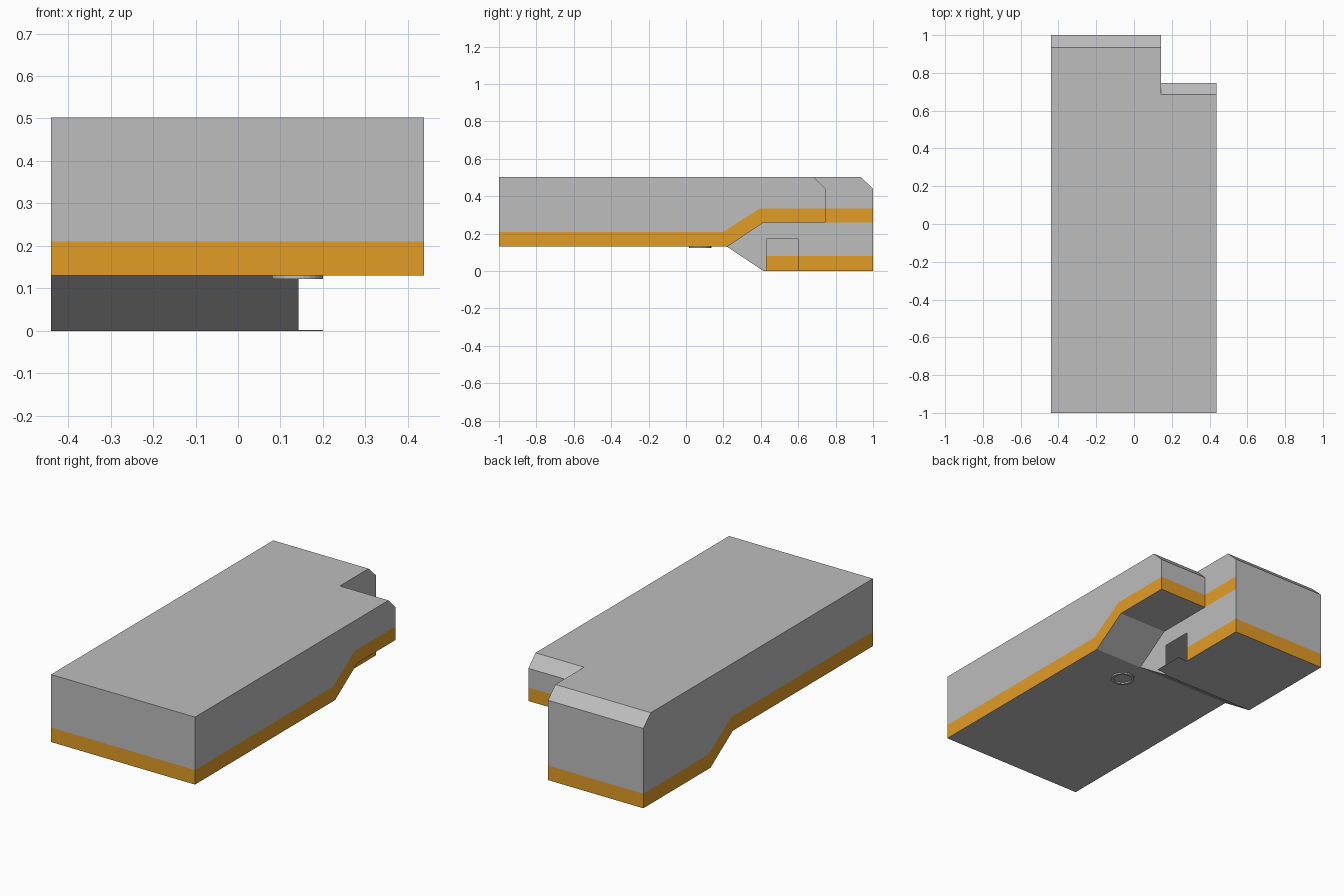
import bpy, bmesh, math
from mathutils import Vector

if "Cube" in bpy.data.objects:
    bpy.data.objects.remove(bpy.data.objects["Cube"])

def material(name, rgb):
    m = bpy.data.materials.new(name)
    m.diffuse_color = (*rgb, 1)
    m.use_nodes = True
    m.node_tree.nodes["Principled BSDF"].inputs["Base Color"].default_value = m.diffuse_color
    return m

GREY = material("grey_casing", (0.51, 0.51, 0.51))
ORANGE = material("orange_band", (0.76, 0.333, 0.019))

X0, XM, X1 = -0.44, 0.142, 0.438      # left side, step, right side


def add(name, bm, *mats):
    me = bpy.data.meshes.new(name)
    for m in mats:
        me.materials.append(m)
    bm.to_mesh(me)
    bm.free()
    ob = bpy.data.objects.new(name, me)
    bpy.context.collection.objects.link(ob)
    return ob


def prism(name, profile, x0, x1):
    """Extrude a (y, z) outline along x."""
    bm = bmesh.new()
    f = bm.faces.new([bm.verts.new((x0, y, z)) for y, z in profile])
    ext = bmesh.ops.extrude_face_region(bm, geom=[f])
    vs = [g for g in ext["geom"] if isinstance(g, bmesh.types.BMVert)]
    bmesh.ops.translate(bm, verts=vs, vec=(x1 - x0, 0, 0))
    bmesh.ops.recalc_face_normals(bm, faces=bm.faces)
    return add(name, bm)


# Body: long lane with the deep rear block, shorter lane with the raised underside
long_lane = prism("long_lane_helper", [(-1, 0.13), (0.22, 0.13), (0.415, 0), (1, 0), (1, 0.44),
                                       (0.935, 0.502), (-1, 0.502)], X0, XM)
short_lane = prism("short_lane_helper", [(-1, 0.13), (0.22, 0.13), (0.415, 0.26), (0.747, 0.26),
                                         (0.747, 0.44), (0.685, 0.502), (-1, 0.502)], 0.0, X1)
mod = long_lane.modifiers.new("union", 'BOOLEAN')
mod.operation, mod.object, mod.solver = 'UNION', short_lane, 'EXACT'
bpy.context.view_layer.update()
bm = bmesh.new()
bm.from_mesh(long_lane.evaluated_get(bpy.context.evaluated_depsgraph_get()).to_mesh())
for helper in (long_lane, short_lane):
    bpy.data.objects.remove(helper)

# Orange band: cut the body along the band edges, then colour by position
bmesh.ops.triangulate(bm, faces=bm.faces)


def line_cut(a, b):
    d = Vector((0, b[0] - a[0], b[1] - a[1]))
    bmesh.ops.bisect_plane(bm, geom=bm.verts[:] + bm.edges[:] + bm.faces[:], dist=1e-5,
                           plane_co=(0, *a), plane_no=(0, -d.z, d.y))


for z in (0.08, 0.17, 0.21, 0.26, 0.335):
    line_cut((0, z), (1, z))
for y in (0.43, 0.60, 0.747):
    line_cut((y, 0), (y, 1))
line_cut((0.20, 0.21), (0.395, 0.335))
line_cut((0.235, 0.21), (0.43, 0.08))


def ramp(y, ya, za, yb, zb):
    t = min(1, max(0, (y - ya) / (yb - ya)))
    return za + t * (zb - za)


def is_band(f):
    n, (x, y, z) = f.normal, f.calc_center_median()
    if n.x > 0.9:
        if x > 0.3:
            return z < ramp(y, 0.20, 0.21, 0.395, 0.335)
        return (y > 0.43 and z < 0.08) or (y > 0.747 and 0.26 < z < 0.335)
    if n.x < -0.9:
        return z < ramp(y, 0.235, 0.21, 0.43, 0.08)
    if n.y < -0.9:
        return z < 0.21
    if n.y > 0.9:
        return (y > 0.9 and z < 0.08) or (y < 0.9 and z < 0.335)
    return False


def in_opening(f):
    """Square opening in the inner step wall of the hollow casing."""
    x, y, z = f.calc_center_median()
    return f.normal.x > 0.9 and x < 0.3 and 0.43 < y < 0.60 and z < 0.17


bm.normal_update()
bmesh.ops.delete(bm, geom=[f for f in bm.faces if in_opening(f)], context='FACES')
for f in bm.faces:
    f.material_index = int(is_band(f))
    f.smooth = False
bmesh.ops.dissolve_limit(bm, angle_limit=0.01, verts=bm.verts, edges=bm.edges,
                         delimit={'MATERIAL'})
add("body", bm, GREY, ORANGE)

# Thin tab at the foot of the opening
prism("opening_tab", [(0.43, 0), (0.60, 0), (0.60, 0.002), (0.43, 0.002)],
      XM, 0.20).data.materials.append(GREY)

# Small ring under the body
bm = bmesh.new()
N = 24
loops = [[bm.verts.new((0.14 + r * math.cos(i * math.tau / N), 0.075 + r * math.sin(i * math.tau / N), z))
          for i in range(N)]
         for r, z in ((0.06, 0.131), (0.06, 0.122), (0.047, 0.122), (0.047, 0.131))]
for a, b in zip(loops, loops[1:]):
    for i in range(N):
        j = (i + 1) % N
        bm.faces.new((a[j], a[i], b[i], b[j]))
bmesh.ops.recalc_face_normals(bm, faces=bm.faces)
if sum(f.normal.z for f in bm.faces) > 0:
    bmesh.ops.reverse_faces(bm, faces=bm.faces)
add("underside_ring", bm, GREY)
